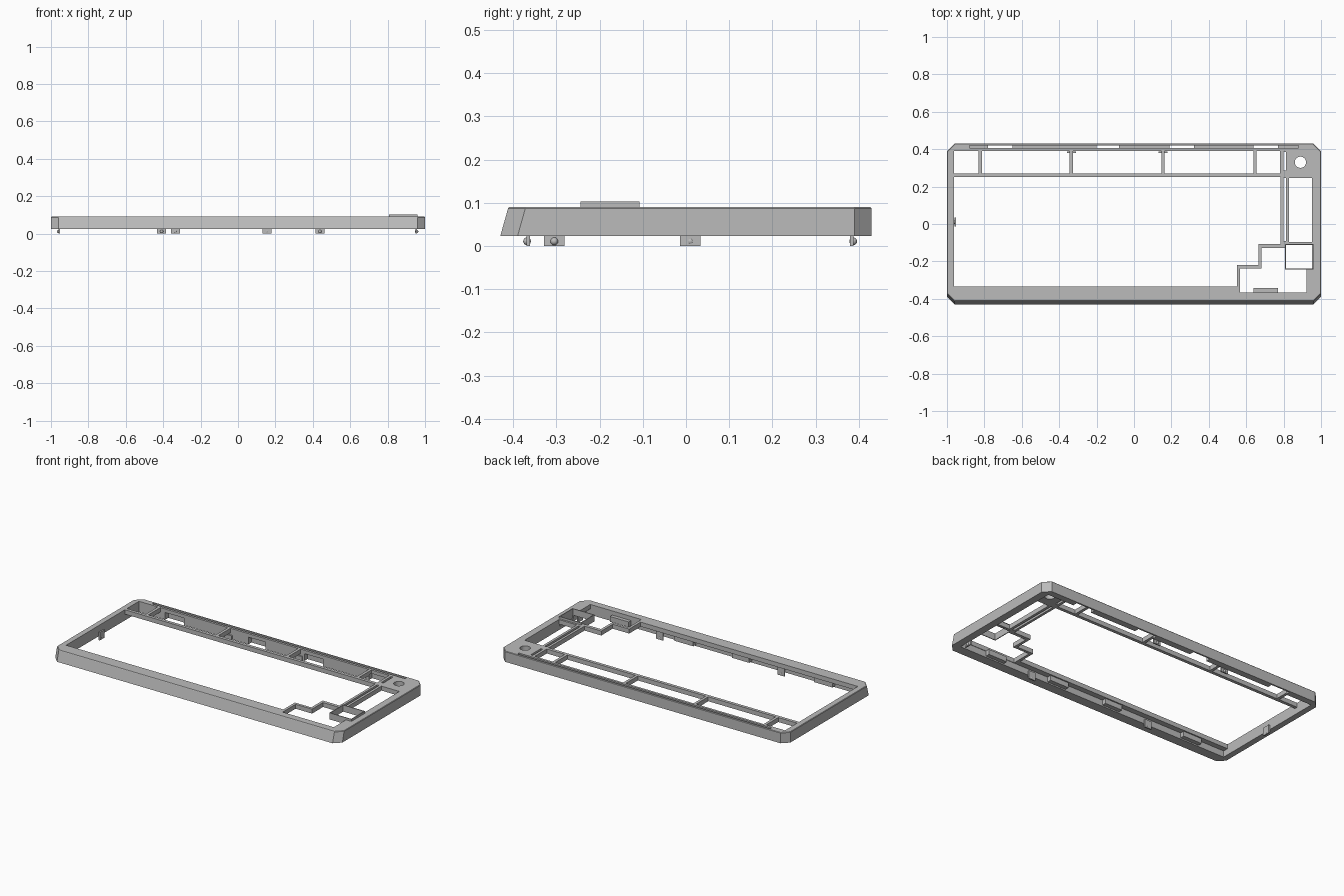
import bpy
import bmesh
from mathutils import Matrix

cube = bpy.data.objects.get("Cube")
if cube:
    bpy.data.objects.remove(cube, do_unlink=True)

grey = bpy.data.materials.new("warm_grey_plastic")
grey.use_nodes = True
colour = (0.5, 0.5, 0.5, 1)
grey.diffuse_color = colour
grey.node_tree.nodes["Principled BSDF"].inputs["Base Color"].default_value = colour

BASE, TOP, PLATE = 0.023, 0.09, 0.062


def finish(name, bm):
    bmesh.ops.recalc_face_normals(bm, faces=bm.faces)
    mesh = bpy.data.meshes.new(name)
    bm.to_mesh(mesh)
    bm.free()
    mesh.materials.append(grey)
    obj = bpy.data.objects.new(name, mesh)
    bpy.context.collection.objects.link(obj)
    return obj


def prism(name, lower, upper, z0, z1):
    """Solid between two matching outlines."""
    bm = bmesh.new()
    a = [bm.verts.new((x, y, z0)) for x, y in lower]
    b = [bm.verts.new((x, y, z1)) for x, y in upper]
    bm.faces.new(a)
    bm.faces.new(b)
    for i in range(len(a)):
        j = (i + 1) % len(a)
        bm.faces.new((a[i], a[j], b[j], b[i]))
    return finish(name, bm)


def box(name, x0, x1, y0, y1, z0, z1):
    pts = [(x0, y0), (x1, y0), (x1, y1), (x0, y1)]
    return prism(name, pts, pts, z0, z1)


def cut(target, cutter):
    cutter.hide_render = True
    mod = target.modifiers.new("cut", "BOOLEAN")
    mod.operation = "DIFFERENCE"
    mod.solver = "EXACT"
    mod.object = cutter
    bpy.context.view_layer.objects.active = target
    bpy.ops.object.modifier_apply(modifier=mod.name)
    bpy.data.objects.remove(cutter, do_unlink=True)


def outline(front, inset=0.0):
    """Rectangle with clipped corners."""
    c, x, y = 0.04, 1 - inset, 0.43 - inset
    right = [(x - c, front), (x, front + c), (x, y - c), (x - c, y)]
    return right + [(-px, py) for px, py in reversed(right)]


# Outer shell with sloped front, and a narrow bevel round its top edge
case = prism("case_frame", outline(-0.43), outline(-0.412), BASE, TOP - 0.003)
bm = bmesh.new()
bm.from_mesh(case.data)
bm.faces.ensure_lookup_table()
cap = max(bm.faces, key=lambda f: f.calc_center_median().z)
rim = bmesh.ops.extrude_face_region(bm, geom=[cap])
verts = [v for v in rim["geom"] if isinstance(v, bmesh.types.BMVert)]
bmesh.ops.delete(bm, geom=[cap], context="FACES_ONLY")
for v in verts:
    v.co = (v.co.x * 0.997, v.co.y * 0.994, TOP)
bmesh.ops.recalc_face_normals(bm, faces=bm.faces)
bm.to_mesh(case.data)
bm.free()

# Hollow underside leaves a thin top plate
cut(case, box("cavity", -0.963, 0.953, -0.369, 0.39, 0, PLATE))

# Main key opening with the stepped corner
main = [(-0.963, -0.335), (0.55, -0.335), (0.55, -0.22), (0.665, -0.22),
        (0.665, -0.107), (0.782, -0.107), (0.782, 0.25), (-0.963, 0.25)]
cut(case, prism("main_opening", main, main, 0.04, 0.15))

# Stepped opening for the corner key group
corner = [(0.567, -0.366), (0.923, -0.366), (0.923, -0.24), (0.96, -0.24),
          (0.96, -0.107), (0.808, -0.107), (0.808, -0.128), (0.682, -0.128),
          (0.682, -0.237), (0.567, -0.237)]
cut(case, prism("corner_opening", corner, corner, 0.04, 0.15))

# Row of upper windows, separated by slim bars
bars = [-0.963, -0.823, -0.335, 0.155, 0.647, 0.79]
half = 0.009
for i in range(len(bars) - 1):
    left = bars[i] + (half if i else 0)
    cut(case, box("upper_window", left, bars[i + 1] - half, 0.27, 0.39, 0.04, 0.15))

# Side window and the narrow slits beside it
for x0, x1, y0, y1 in [(0.828, 0.953, -0.095, 0.245),
                       (0.798, 0.812, -0.09, 0.245), (0.798, 0.812, 0.285, 0.385)]:
    cut(case, box("side_opening", x0, x1, y0, y1, 0.04, 0.15))

# Round hole in the back corner
bm = bmesh.new()
bmesh.ops.create_cone(bm, cap_ends=True, segments=32, radius1=0.03, radius2=0.03,
                      depth=0.2, matrix=Matrix.Translation((0.89, 0.33, 0.09)))
cut(case, finish("round_opening", bm))

# Long groove in the back rail, opened below by four ports
cut(case, box("groove", -0.88, 0.88, 0.405, 0.42, 0.055, 0.15))
PORTS = [(-0.78, -0.65), (-0.2, -0.08), (0.19, 0.32), (0.64, 0.77)]
for x0, x1 in PORTS:
    cut(case, box("port", x0, x1, 0.37, 0.42, 0.01, 0.068))

# Blocks under the front ledge
for x0, x1 in PORTS:
    box("front_block", x0, x1, -0.371, -0.343, BASE + 0.008, PLATE + 0.002)

# Thin raised collar standing in the corner opening
collar = box("raised_collar", 0.807, 0.961, -0.244, -0.108, PLATE, 0.103)
cut(collar, box("collar_opening", 0.812, 0.956, -0.239, -0.113, 0, 0.2))


# Snap tabs below the walls, each with a small rounded bump
def tab(name, x, y, along_x, out):
    hx, hy = (0.024, 0.004) if along_x else (0.004, 0.024)
    box(name, x - hx, x + hx, y - hy, y + hy, 0, 0.05)
    bm = bmesh.new()
    shift = (0, out * 0.003, 0) if along_x else (out * 0.003, 0, 0)
    bmesh.ops.create_uvsphere(bm, u_segments=16, v_segments=8, radius=0.009,
                              matrix=Matrix.Translation((x + shift[0], y + shift[1], 0.011)))
    for f in bm.faces:
        f.smooth = True
    finish(name + "_bump", bm)


for x in (-0.408, 0.438):
    tab("front_tab", x, -0.365, True, -1)
for x in (-0.335, 0.155):
    tab("back_tab", x, 0.384, True, 1)
tab("left_side_tab", 0.952, -0.305, False, 1)
tab("right_side_tab", -0.957, 0.01, False, -1)
